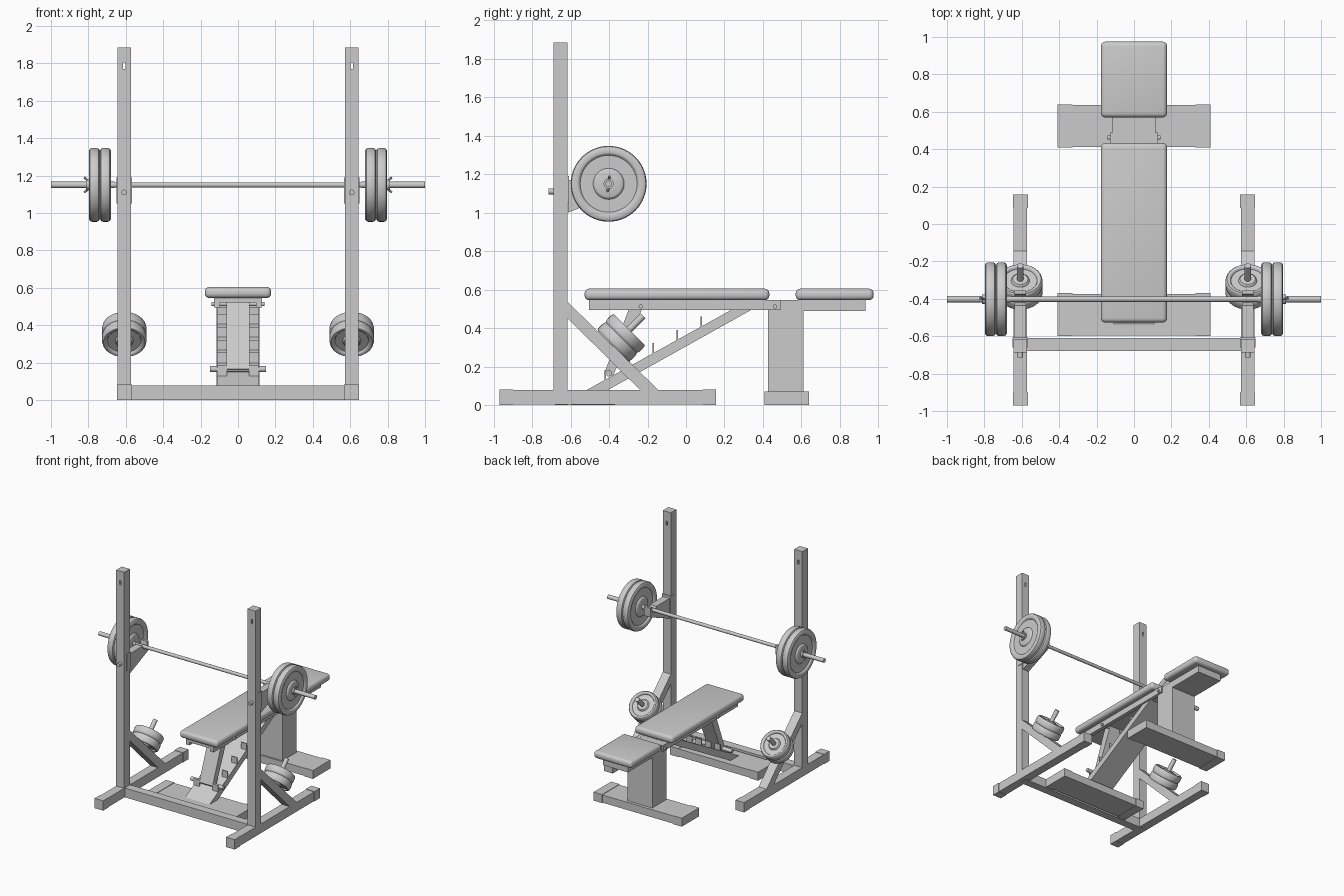
import bpy, bmesh, math
from mathutils import Vector, Matrix

if "Cube" in bpy.data.objects:
    bpy.data.objects.remove(bpy.data.objects["Cube"])


def finish(name, bm, smooth=False):
    bmesh.ops.recalc_face_normals(bm, faces=bm.faces[:])
    me = bpy.data.meshes.new(name)
    bm.to_mesh(me)
    bm.free()
    ob = bpy.data.objects.new(name, me)
    bpy.context.collection.objects.link(ob)
    if smooth:
        me.shade_smooth()
        me.set_sharp_from_angle(angle=math.radians(35))
    return ob


def box(name, x, y, z, bevel=0, seg=4):
    bm = bmesh.new()
    c = Vector((sum(x) / 2, sum(y) / 2, sum(z) / 2))
    size = Vector((abs(x[1] - x[0]), abs(y[1] - y[0]), abs(z[1] - z[0])))
    bmesh.ops.create_cube(bm, size=1, matrix=Matrix.Translation(c) @ Matrix.Diagonal(size).to_4x4())
    if bevel:
        bmesh.ops.bevel(bm, geom=bm.edges[:], offset=bevel, segments=seg, profile=0.5, affect='EDGES')
    return finish(name, bm, bevel > 0)


def prism(name, pts, x0, x1):
    """Extrude a side (y, z) profile across x."""
    bm = bmesh.new()
    f = bm.faces.new([bm.verts.new((x0, y, z)) for y, z in pts])
    ext = bmesh.ops.extrude_face_region(bm, geom=[f])
    bmesh.ops.translate(bm, vec=(x1 - x0, 0, 0),
                        verts=[v for v in ext['geom'] if isinstance(v, bmesh.types.BMVert)])
    return finish(name, bm)


def frame(p, axis):
    return Matrix.Translation(p) @ Vector(axis).to_track_quat('Z', 'Y').to_matrix().to_4x4()


def rod(name, a, b, r, seg=20):
    a, b = Vector(a), Vector(b)
    bm = bmesh.new()
    bmesh.ops.create_cone(bm, cap_ends=True, segments=seg, radius1=r, radius2=r,
                          depth=(b - a).length, matrix=frame((a + b) / 2, b - a))
    return finish(name, bm, True)


def plate(name, p, axis, R, t, hole, seg=56):
    """Lathe a weight plate with raised rim and hub."""
    half = [(hole, .5), (.34 * R, .5), (.38 * R, .44), (.41 * R, .28), (.75 * R, .28),
            (.79 * R, .46), (.82 * R, .5), (.93 * R, .5), (.98 * R, .4), (R, .22)]
    prof = half + [(r, -h) for r, h in reversed(half)]
    bm = bmesh.new()
    rings = []
    for i in range(seg):
        a = 2 * math.pi * i / seg
        rings.append([bm.verts.new((r * math.cos(a), r * math.sin(a), h * t)) for r, h in prof])
    n = len(prof)
    for i in range(seg):
        A, B = rings[i], rings[(i + 1) % seg]
        for j in range(n):
            k = (j + 1) % n
            bm.faces.new((A[j], B[j], B[k], A[k]))
    bm.transform(frame(Vector(p), axis))
    return finish(name, bm, True)


# rack
X, W = 0.608, 0.037
BY, BZ = -0.402, 1.15
box("rack_cross_beam", (-X, X), (-.68, -.61), (0, .078))
for s, side in ((-1, "left"), (1, "right")):
    def xs(w):
        return (s * X - w, s * X + w)

    up = box(side + "_upright", xs(W), (-.688, -.615), (.07, 1.885))
    hole = box(side + "_pin_hole_cutter", xs(.006), (-.8, -.5), (1.77, 1.805))
    hole.hide_render = True
    hole.hide_viewport = True
    m = up.modifiers.new("pin_hole", 'BOOLEAN')
    m.operation, m.object, m.solver = 'DIFFERENCE', hole, 'EXACT'

    box(side + "_floor_rail", xs(W), (-.965, .15), (.002, .079))
    box(side + "_rail_front_cap", xs(W + .003), (-.97, -.9), (0, .082))
    box(side + "_rail_back_cap", xs(W + .003), (.085, .157), (0, .082))
    prism(side + "_brace", [(-.62, .54), (-.14, .075), (-.235, .075), (-.62, .455)], *xs(W))

    # bar hook with locking pin
    box(side + "_hook_sleeve", xs(W + .004), (-.66, -.608), (1.05, 1.19))
    prism(side + "_bar_hook", [(-.612, 1.0), (-.36, 1.105), (-.355, 1.185), (-.375, 1.185), (-.383, 1.133),
                               (-.42, 1.133), (-.435, 1.17), (-.612, 1.17)], *xs(.03))
    rod(side + "_hook_pin", (s * X, -.715, 1.11), (s * X, -.6, 1.11), .015)

    # stored plates on an angled peg
    d = Vector((0, 1, 1)).normalized()
    base = Vector((s * X, -.382, .305))
    rod(side + "_storage_peg", base - d * .03, base + d * .225, .018)
    for i in range(2):
        plate(f"{side}_stored_plate_{i}", base + d * (.034 + .06 * i), d, .119, .06, .018)

    # barbell plates and spring clip
    for i in range(2):
        plate(f"{side}_bar_plate_{i}", (s * (.709 + .059 * i), BY, BZ), (1, 0, 0), .197, .058, .016)
    rod(side + "_bar_clip", (s * .795, BY, BZ), (s * .812, BY, BZ), .026)
    for k in (-1, 1):
        rod(f"{side}_clip_handle_{k}", (s * .798, BY, BZ + k * .02),
            (s * .822, BY + k * .006, BZ + k * .04), .006, 8)
    rod(side + "_bar_sleeve", (s * .66, BY, BZ), (s * 1.0, BY, BZ), .017)
rod("barbell_shaft", (-.7, BY, BZ), (.7, BY, BZ), .014)

# bench feet
for name, y0, y1 in (("seat_foot", .408, .638), ("back_foot", -.6, -.37)):
    box(name, (-.4, .4), (y0 + .003, y1 - .003), (.003, .067))
    for s in (-1, 1):
        box(f"{name}_cap_{s}", (s * .33, s * .408), (y0, y1), (0, .071))

# bench pads
box("back_pad", (-.177, .177), (-.527, .433), (.545, .605), .024)
box("seat_pad", (-.177, .177), (.57, .975), (.545, .605), .024)

# bench frame
box("seat_post", (-.115, .115), (.425, .61), (.06, .54))
box("seat_beam", (-.115, .115), (.425, .933), (.488, .546))
box("back_pad_board", (-.115, .115), (-.505, .425), (.52, .547))
for s in (-1, 1):
    box(f"back_pad_rail_{s}", (s * .095, s * .128), (-.505, .49), (.495, .547))
prism("ladder_beam", [(-.54, .065), (.236, .495), (.34, .495), (-.43, .065)], -.113, .113)

# ladder catches along the sloped beam
for i in range(5):
    y = -.42 + .125 * i
    z = .065 + (y + .54) * .554
    for s in (-1, 1):
        box(f"ladder_catch_{i}_{s}", (s * .06, s * .113), (y - .004, y + .004), (z - .02, z + .052))

# adjustable strut and pivots
prism("back_strut", [(-.285, .53), (-.215, .53), (-.38, .15), (-.425, .165)], -.062, .062)
rod("strut_rest_bar", (-.15, -.402, .165), (.15, -.402, .165), .016)
rod("strut_pivot", (-.142, -.235, .513), (.142, -.235, .513), .011)
rod("back_pivot", (-.142, .462, .513), (.142, .462, .513), .011)
